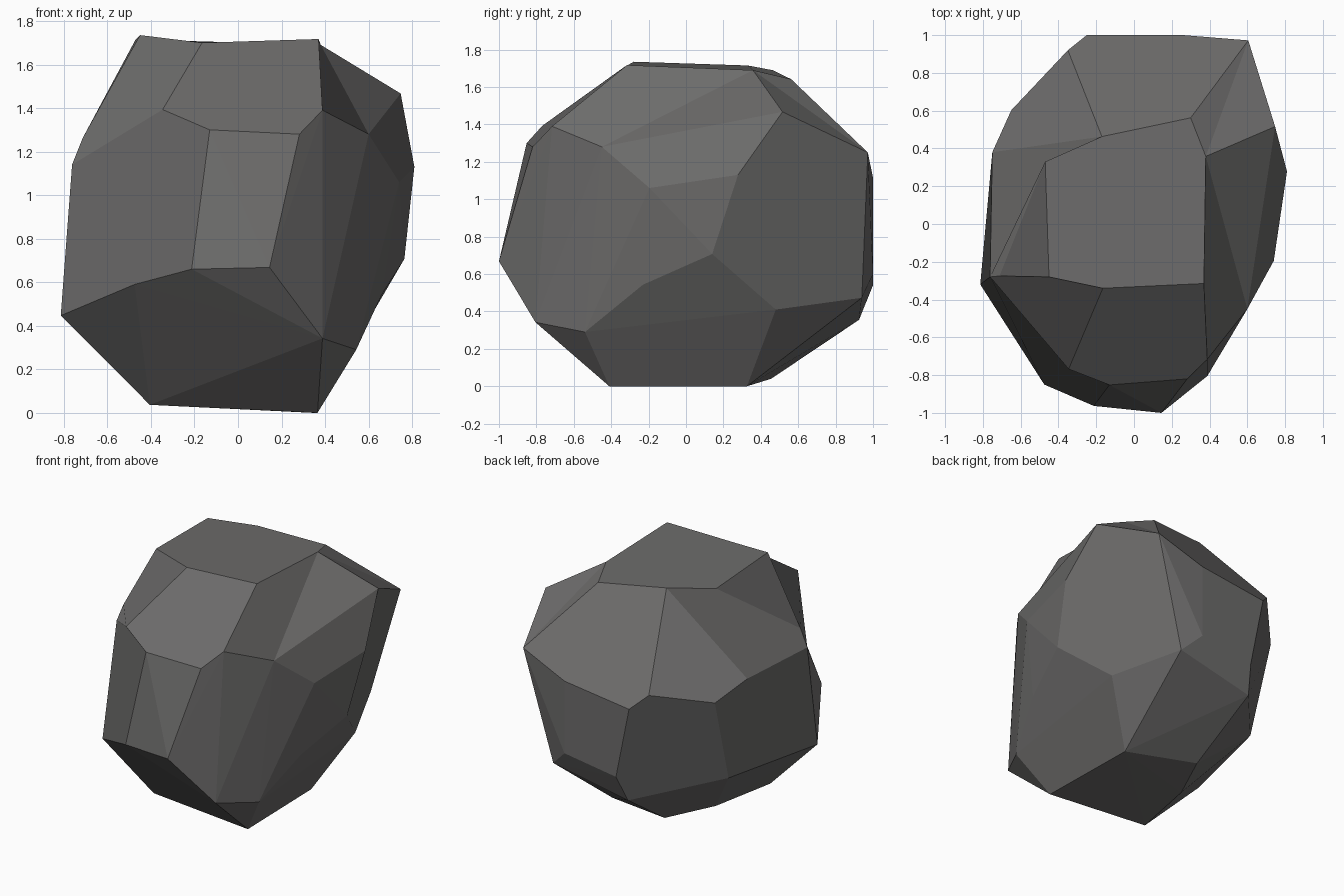
import bpy, bmesh
from mathutils import Vector

if "Cube" in bpy.data.objects:
    bpy.data.objects.remove(bpy.data.objects["Cube"])

# Corner points of the boulder, one letter each, grouped by side
front = dict(S=(.145, -1, .668), T=(-.213, -.963, .66), U=(-.475, -.85, .59), I=(.388, -.805, .342),
             O=(-.346, -.768, 1.393), P=(-.13, -.852, 1.3), Q=(.282, -.82, 1.28), R=(.388, -.716, 1.39))
crown = dict(A=(-.45, -.28, 1.735), B=(-.165, -.34, 1.7), C=(.37, -.315, 1.717), D=(.38, .358, 1.69),
             a=(-.47, .33, 1.715), y=(-.17, .463, 1.69), q=(.3, .562, 1.642))
right = dict(E=(.747, .516, 1.467), V=(.6, -.45, 1.28), W=(.74, -.195, 1.06), F=(.81, .278, 1.13),
             G=(.764, .14, .707), n=(.66, -.23, .543), m=(.59, .48, .41), H=(.543, -.54, .29))
left = dict(L=(-.814, -.32, .447), M=(-.762, -.28, 1.14), N=(-.712, -.275, 1.265),
            d=(-.75, .38, 1.165), b=(-.65, .602, 1.05), k=(-.63, .42, .44))
back = dict(p=(.605, .972, 1.25), c=(-.35, .92, 1.145), g=(-.25, 1, 1.05), f=(.26, 1, 1.115),
            h=(.26, 1, .6), r=(-.147, 1, .54), s=(-.19, .925, .355), e=(.39, .94, .473))
base = dict(J=(.365, -.41, 0), K=(-.405, -.373, .037), j=(.35, .326, 0), t=(-.15, .455, .04),
            z=(-.31, .105, .035))
# Chipped facets that dent the otherwise convex stone
chips = ["MOPTUL", "MNABO", "BCRQPO", "AaN", "ABCDqya", "aNMdy", "ydbc", "ycgfpq", "CDVR", "DEV",
         "VEFW", "DEp", "Dpq", "EpemGF", "HnGm", "HmjJ", "bcgrsk", "dbkLM"]

# Wrap the points, pushed out to a sphere so that all of them are used
centre = Vector((0, 0, .87))
bm = bmesh.new()
vert, true = {}, {}
for side in (front, crown, right, left, back, base):
    for name, p in side.items():
        v = bm.verts.new((Vector(p) - centre).normalized())
        vert[name], true[v] = v, Vector(p)
bmesh.ops.convex_hull(bm, input=list(bm.verts))


def turn(u, v, w):
    return u.co.cross(v.co).dot(w.co)


def crosses(u, v, w, x):
    """True if the arcs u-v and w-x cross on the sphere."""
    return (len({u, v, w, x}) == 4 and (u.co + v.co).dot(w.co + x.co) > 0
            and turn(u, v, w) * turn(u, v, x) < 0 and turn(w, x, u) * turn(w, x, v) < 0)


def opposite(edge):
    return [next(v for v in f.verts if v not in edge.verts) for f in edge.link_faces]


def can_flip(edge):
    u, v = opposite(edge)
    return bm.edges.get((u, v)) is None and crosses(*edge.verts, u, v)


def crease(u, v):
    """Flip edges until u-v is an edge of the shell."""
    for _ in range(30):
        if bm.edges.get((u, v)):
            return
        hit = next((e for e in bm.edges if crosses(u, v, *e.verts) and can_flip(e)), None)
        if hit is None:
            return
        bmesh.utils.edge_rotate(hit, True)


def dented(edge):
    """True if the edge is a valley on the real stone."""
    (p, q), (u, v) = [true[w] for w in edge.verts], [true[w] for w in opposite(edge)]
    normal = (q - p).cross(u - p).normalized()
    if normal.dot(p - centre) < 0:
        normal.negate()
    return normal.dot(v - p) > 1e-4


# Lay the facet outlines, then make everything else convex
creases = set()
for chip in chips:
    for i in range(len(chip)):
        u, v = vert[chip[i - 1]], vert[chip[i]]
        crease(u, v)
        creases.add(frozenset((u, v)))
for _ in range(300):
    bad = next((e for e in bm.edges if frozenset(e.verts) not in creases
                and dented(e) and can_flip(e)), None)
    if bad is None:
        break
    bmesh.utils.edge_rotate(bad, True)

# Return to the real shape and merge each chipped facet into one face
for v, p in true.items():
    v.co = p
for chip in chips:
    corners = {vert[c] for c in chip}
    inner = [e for e in bm.edges if frozenset(e.verts) not in creases
             and all(set(f.verts) <= corners for f in e.link_faces)]
    if inner:
        bmesh.ops.dissolve_edges(bm, edges=inner, use_verts=False)
bmesh.ops.recalc_face_normals(bm, faces=bm.faces)
mesh = bpy.data.meshes.new("boulder")
bm.to_mesh(mesh)
bm.free()

# Dark grey stone
stone = bpy.data.materials.new("dark grey stone")
stone.diffuse_color = (.15, .147, .145, 1)
stone.use_nodes = True
stone.node_tree.nodes["Principled BSDF"].inputs["Base Color"].default_value = stone.diffuse_color
mesh.materials.append(stone)
boulder = bpy.data.objects.new("boulder", mesh)
bpy.context.collection.objects.link(boulder)
